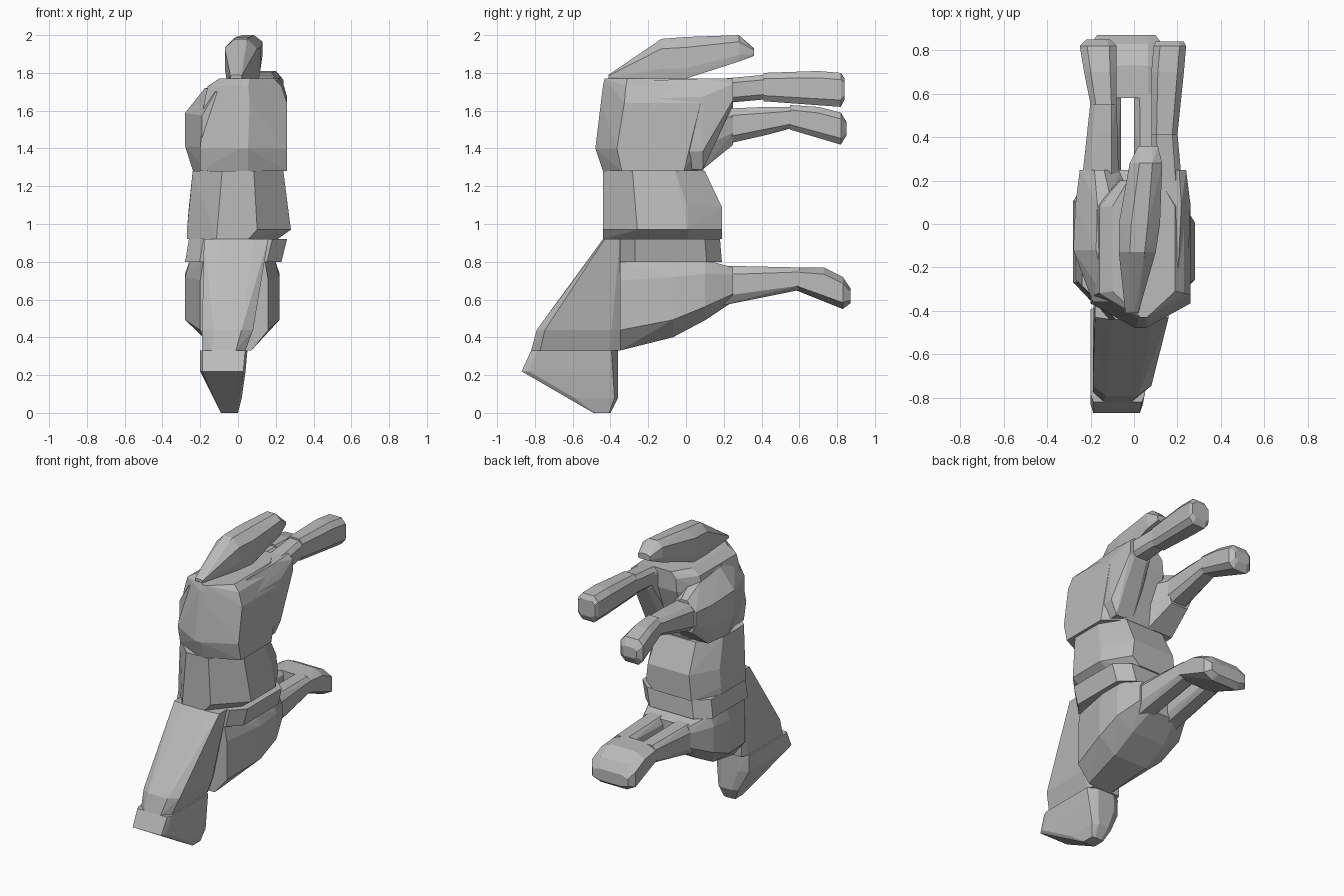
import bpy
import bmesh
import math
from mathutils import Vector

default_cube = bpy.data.objects.get("Cube")
if default_cube:
    bpy.data.objects.remove(default_cube, do_unlink=True)

# One plain material for the whole figure
grey = bpy.data.materials.new("plain grey")
grey.use_nodes = True
shade = (0.5, 0.5, 0.5, 1)
grey.diffuse_color = shade
grey.node_tree.nodes["Principled BSDF"].inputs["Base Color"].default_value = shade


def chamfered_ring(low_u, high_u, low_v, high_v, low_cut, high_cut, side_cut):
    """Corner points of a rectangle; each cut is a share of the half width."""
    mid_u, mid_v = (low_u + high_u) / 2, (low_v + high_v) / 2
    half_u, half_v = (high_u - low_u) / 2, (high_v - low_v) / 2
    points = []
    for sign_u in (-1, 1):
        for sign_v, cut in ((-1, low_cut), (1, high_cut)):
            points.append((mid_u + sign_u * half_u * (1 - cut), mid_v + sign_v * half_v))
            points.append((mid_u + sign_u * half_u, mid_v + sign_v * half_v * (1 - side_cut)))
    return points


def make_part(name, points):
    """Wrap a faceted skin around the given points."""
    bm = bmesh.new()
    for point in points:
        bm.verts.new(point)
    bmesh.ops.remove_doubles(bm, verts=bm.verts, dist=0.001)
    hull = bmesh.ops.convex_hull(bm, input=bm.verts)
    unused = set(hull["geom_interior"]) | set(hull["geom_unused"])
    loose = [item for item in unused if isinstance(item, bmesh.types.BMVert)]
    bmesh.ops.delete(bm, geom=loose, context="VERTS")
    bmesh.ops.dissolve_limit(bm, angle_limit=math.radians(2),
                             verts=bm.verts, edges=bm.edges)
    bmesh.ops.recalc_face_normals(bm, faces=bm.faces)
    mesh = bpy.data.meshes.new(name)
    bm.to_mesh(mesh)
    bm.free()
    mesh.materials.append(grey)
    part = bpy.data.objects.new(name, mesh)
    bpy.context.collection.objects.link(part)


def stacked_part(name, sections, front=0.4, back=0.4, side=0.4):
    """Sections are (height, x low, x high, y low, y high)."""
    points = []
    for height, *limits in sections:
        ring = chamfered_ring(*limits, front, back, side)
        points += [Vector((x, y, height)) for x, y in ring]
    make_part(name, points)


def reaching_part(name, sections, bottom=0.4, top=0.4, side=0.4):
    """Sections are (depth, x low, x high, z low, z high)."""
    points = []
    for depth, *limits in sections:
        ring = chamfered_ring(*limits, bottom, top, side)
        points += [Vector((x, depth, z)) for x, z in ring]
    make_part(name, points)


# Hips and waist, with a ridge down the front
stacked_part("hips", [
    (1.28, -.2, .26, -.44, .09),
    (1.4, -.2, .26, -.48, .12),
    (1.64, -.18, .26, -.45, .2),
    (1.73, -.16, .23, -.44, .2),
    (1.77, -.1, .19, -.43, .2),
], front=0.9, back=0.5, side=0.38)
stacked_part("waist", [
    (1.28, -.24, .24, -.44, .1),
    (1.09, -.26, .26, -.44, .19),
    (.97, -.27, .28, -.44, .19),
    (.92, -.27, .21, -.44, .19),
], front=0.65, back=0.4, side=0.58)

# Chest, tapering down to the throat and out to the front legs
stacked_part("chest_top", [
    (.92, -.26, .26, -.35, .18),
    (.8, -.28, .23, -.35, .19),
], front=0.3, back=0.35, side=0.3)
reaching_part("chest", [
    (-.35, -.2, .16, .33, .81),
    (-.07, -.28, .22, .4, .81),
    (.1, -.28, .22, .49, .81),
    (.25, -.21, .16, .59, .77),
], bottom=0.5, top=0.1, side=0.45)

# Neck and head at the lower end
stacked_part("neck", [
    (.92, -.18, .16, -.44, -.34),
    (.44, -.19, .08, -.79, -.35),
    (.33, -.19, .04, -.82, -.35),
], front=0.45, back=0.15, side=0.2)
stacked_part("head", [
    (.33, -.2, .05, -.82, -.36),
    (.22, -.2, .04, -.87, -.36),
    (.08, -.13, .02, -.61, -.36),
    (0, -.09, 0, -.49, -.4),
], front=0.1, back=0.5, side=0.15)

# Tail on top
reaching_part("tail", [
    (-.41, -.04, .02, 1.77, 1.79),
    (-.13, -.07, .1, 1.77, 1.98),
    (0, -.07, .12, 1.77, 1.99),
    (.28, -.02, .13, 1.86, 2),
    (.36, .02, .11, 1.89, 1.93),
], bottom=0.1, top=0.6, side=0.5)

# Hind legs, each in its own pose
reaching_part("left_thigh", [
    (-.2, .02, .25, 1.28, 1.76),
    (.09, .05, .26, 1.29, 1.77),
    (.25, .08, .24, 1.63, 1.77),
])
reaching_part("left_hind_shin", [
    (.2, .08, .22, 1.64, 1.77),
    (.42, .08, .2, 1.66, 1.79),
])
reaching_part("left_hind_foot", [
    (.41, .08, .2, 1.65, 1.8),
    (.7, .08, .23, 1.63, 1.81),
    (.82, .09, .24, 1.62, 1.8),
    (.84, .1, .23, 1.66, 1.77),
])
reaching_part("right_thigh", [
    (-.36, -.19, 0, 1.28, 1.7),
    (-.12, -.28, 0, 1.28, 1.72),
    (.09, -.27, 0, 1.29, 1.69),
    (.25, -.25, -.07, 1.42, 1.63),
], bottom=0.3, top=0.75, side=0.6)
reaching_part("right_hind_shin", [
    (.2, -.24, -.07, 1.42, 1.61),
    (.42, -.2, -.08, 1.47, 1.62),
    (.57, -.2, -.08, 1.51, 1.62),
])
reaching_part("right_hind_foot", [
    (.55, -.2, -.08, 1.5, 1.63),
    (.7, -.23, -.08, 1.46, 1.62),
    (.82, -.25, -.08, 1.42, 1.59),
    (.85, -.22, -.11, 1.47, 1.54),
])

# Front shins mirrored about the chest line, meeting in one joined foot
middle = -.03
for side_name, sign in (("left", 1), ("right", -1)):
    def across(inner, outer):
        return sorted((middle + sign * inner, middle + sign * outer))

    reaching_part(side_name + "_front_shin", [
        (.15, *across(.03, .18), .56, .78),
        (.25, *across(.03, .18), .59, .77),
        (.6, *across(.03, .16), .65, .77),
    ])
reaching_part("front_feet", [
    (.58, -.19, .13, .65, .77),
    (.73, -.2, .13, .59, .77),
    (.83, -.2, .13, .55, .72),
    (.87, -.17, .1, .58, .66),
])
